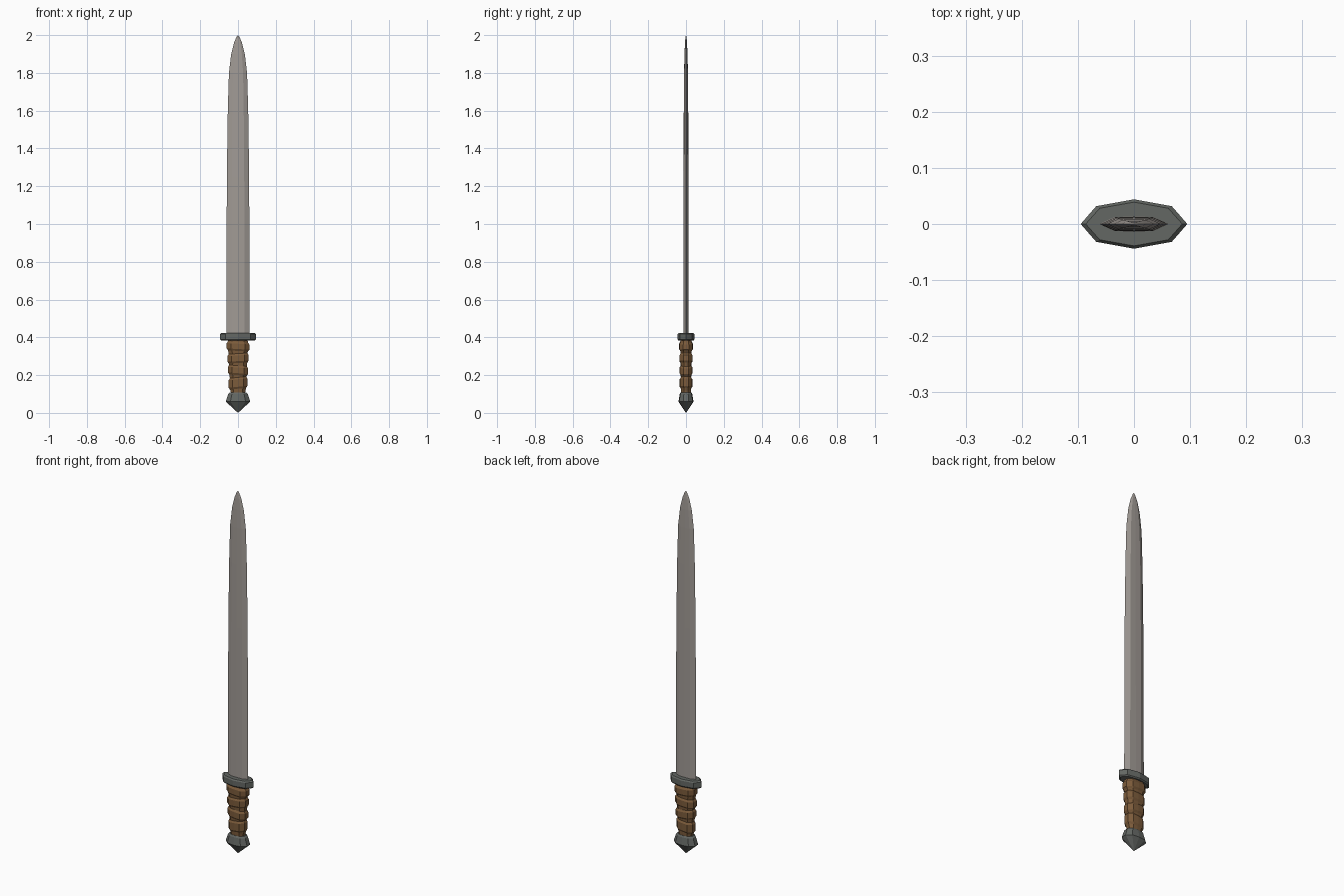
import bpy, bmesh

if "Cube" in bpy.data.objects:
    bpy.data.objects.remove(bpy.data.objects["Cube"])

def material(name, rgb):
    m = bpy.data.materials.new(name)
    m.diffuse_color = (*rgb, 1)
    m.use_nodes = True
    m.node_tree.nodes["Principled BSDF"].inputs["Base Color"].default_value = m.diffuse_color
    return m

steel = material("blade_steel", (0.36, 0.33, 0.305))
iron = material("dark_iron", (0.125, 0.135, 0.125))
leather = material("brown_leather", (0.20, 0.105, 0.043))

# Loft a unit section through rings of (z, half width, half depth, tilt)
def loft(name, section, rings, mat):
    bm = bmesh.new()
    loops = []
    for z, w, d, tilt in rings:
        if w == 0:
            loops.append([bm.verts.new((0, 0, z))])
        else:
            loops.append([bm.verts.new((x * w, y * d, z + x * w * tilt)) for x, y in section])
    n = len(section)
    for a, b in zip(loops, loops[1:]):
        for i in range(n):
            j = (i + 1) % n
            if len(a) == 1:
                bm.faces.new((a[0], b[j], b[i]))
            elif len(b) == 1:
                bm.faces.new((a[i], a[j], b[0]))
            else:
                bm.faces.new((a[i], a[j], b[j], b[i]))
    for loop in (loops[0], loops[-1]):
        if len(loop) > 1:
            bm.faces.new(loop)
    bmesh.ops.recalc_face_normals(bm, faces=bm.faces)
    me = bpy.data.meshes.new(name)
    bm.to_mesh(me)
    bm.free()
    me.materials.append(mat)
    ob = bpy.data.objects.new(name, me)
    bpy.context.collection.objects.link(ob)
    return ob

# Blade: flat-faced section with bevelled edges and a rounded point
blade_section = [(1, 0), (0.56, 1), (0, 1.08), (-0.56, 1), (-1, 0), (-0.56, -1), (0, -1.08), (0.56, -1)]
loft("blade", blade_section,
     [(0.40, 0.062, 0.0125, 0), (1.25, 0.059, 0.012, 0), (1.60, 0.054, 0.011, 0),
      (1.80, 0.048, 0.0095, 0), (1.90, 0.036, 0.0075, 0), (1.96, 0.021, 0.005, 0),
      (1.99, 0.008, 0.0025, 0), (2.0, 0, 0, 0)], steel)

# Guard: pointed oval plate with chamfered rims
guard_section = [(1, 0), (0.71, 0.72), (0, 1), (-0.71, 0.72), (-1, 0), (-0.71, -0.72), (0, -1), (0.71, -0.72)]
loft("guard", guard_section,
     [(0.382, 0.087, 0.039, 0), (0.388, 0.095, 0.044, 0),
      (0.417, 0.095, 0.044, 0), (0.424, 0.086, 0.039, 0)], iron)

# Grip: four tilted leather bulges separated by grooves
grip_section = [(1, 0.4), (0.6, 0.95), (0, 1), (-0.6, 0.95), (-1, 0.4),
                (-1, -0.4), (-0.6, -0.95), (0, -1), (0.6, -0.95), (1, -0.4)]
bands = [(0.128, 0.188, 0.049, 0.10), (0.200, 0.250, 0.053, -0.08),
         (0.264, 0.314, 0.056, 0.06), (0.328, 0.376, 0.060, -0.06)]
rings = [(0.095, 0.037, 0.026, 0), (0.118, 0.039, 0.027, 0)]
for low, high, w, tilt in bands:
    d = w * 0.3 + 0.0185
    rings += [(low, w * 0.88, d - 0.006, tilt), (low + 0.010, w, d, tilt),
              (high - 0.010, w, d, tilt), (high, w * 0.88, d - 0.006, tilt)]
rings.append((0.390, 0.050, 0.030, 0))
loft("grip", grip_section, rings, leather)

# Pommel: faceted cap ending in a point
pommel_section = [(1, 0.35), (0.62, 0.9), (0, 1), (-0.62, 0.9), (-1, 0.35),
                  (-1, -0.35), (-0.62, -0.9), (0, -1), (0.62, -0.9), (1, -0.35)]
loft("pommel", pommel_section,
     [(0.0, 0, 0, 0), (0.060, 0.065, 0.040, 0), (0.100, 0.052, 0.033, 0),
      (0.108, 0.044, 0.028, 0)], iron)
